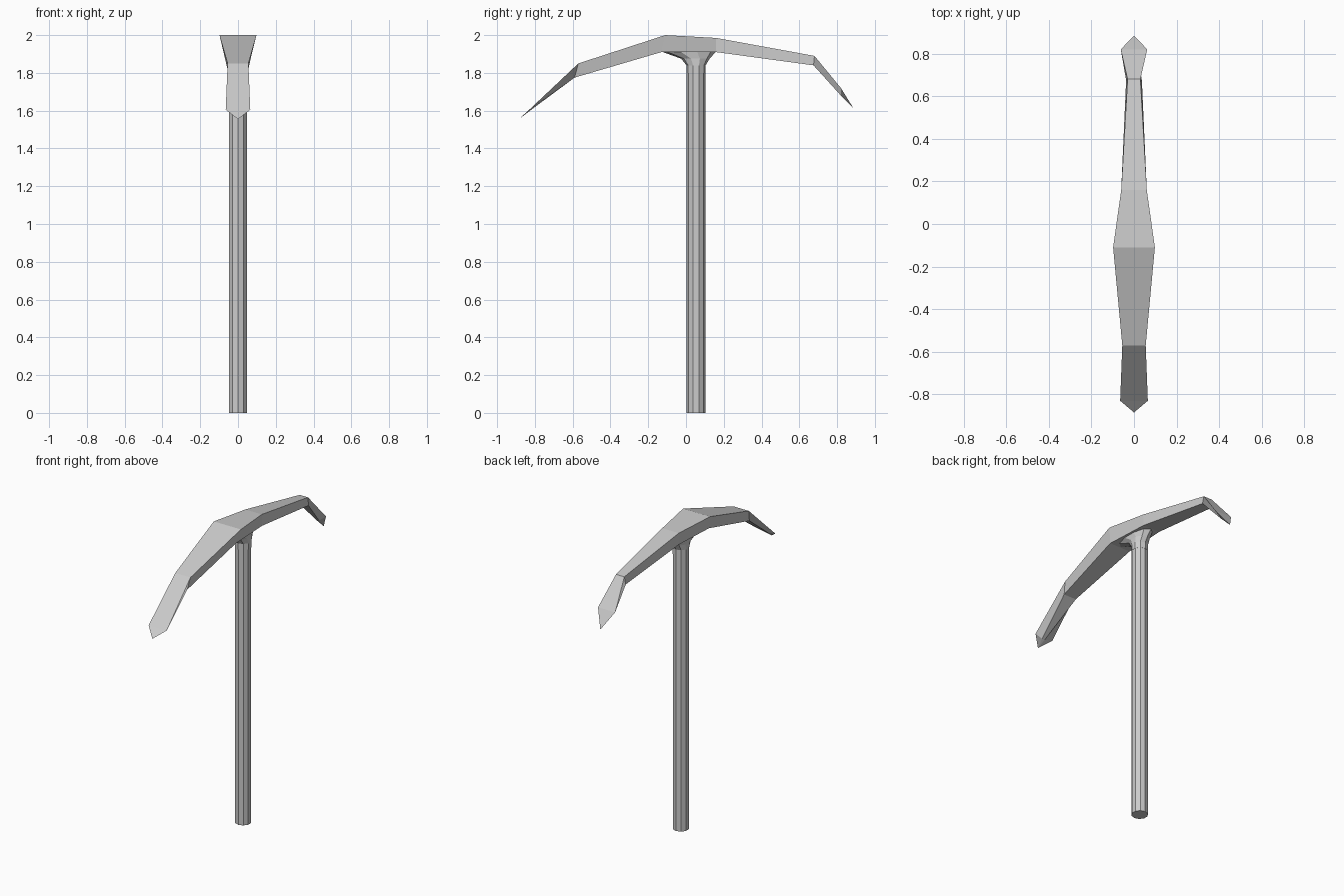
import bpy, bmesh, math

if "Cube" in bpy.data.objects:
    bpy.data.objects.remove(bpy.data.objects["Cube"])


def loft(name, rings):
    """Skin a list of equal-length point rings and cap both ends."""
    bm = bmesh.new()
    loops = [[bm.verts.new(p) for p in ring] for ring in rings]
    n = len(loops[0])
    for a, b in zip(loops, loops[1:]):
        for i in range(n):
            j = (i + 1) % n
            bm.faces.new((a[i], a[j], b[j], b[i]))
    bm.faces.new(loops[0][::-1])
    bm.faces.new(loops[-1])
    bmesh.ops.remove_doubles(bm, verts=bm.verts, dist=0.0005)
    bmesh.ops.dissolve_degenerate(bm, edges=bm.edges, dist=0.0005)
    bmesh.ops.recalc_face_normals(bm, faces=bm.faces)
    me = bpy.data.meshes.new(name)
    bm.to_mesh(me)
    bm.free()
    ob = bpy.data.objects.new(name, me)
    bpy.context.collection.objects.link(ob)
    return ob


def oval(z, cy, rx, ry, n=10):
    return [(rx * math.sin(math.tau * i / n), cy - ry * math.cos(math.tau * i / n), z)
            for i in range(n)]


# Ten-sided shaft
loft("handle", [oval(0, 0.053, 0.05, 0.05), oval(1.84, 0.053, 0.05, 0.05)])

# Socket flaring from the shaft into the underside of the head
loft("socket", [oval(z, cy, rx, ry) for z, cy, rx, ry in [
    (1.80, 0.053, 0.051, 0.051), (1.84, 0.053, 0.051, 0.051),
    (1.875, 0.05, 0.05, 0.075), (1.912, 0.015, 0.055, 0.143)]])

# Curved head: top y, z, half width, then bottom y, z, half width
stations = [
    (-0.885, 1.555, 0.0, -0.885, 1.555, 0.0),
    (-0.83, 1.605, 0.065, -0.835, 1.593, 0.01),
    (-0.57, 1.85, 0.055, -0.59, 1.775, 0.045),
    (-0.11, 2.0, 0.098, -0.13, 1.91, 0.075),
    (0.16, 1.985, 0.06, 0.16, 1.91, 0.06),
    (0.68, 1.89, 0.03, 0.675, 1.84, 0.037),
    (0.82, 1.72, 0.062, 0.82, 1.68, 0.012),
    (0.885, 1.615, 0.0, 0.885, 1.615, 0.0),
]
loft("pick_head", [[(-tw, ty, tz), (tw, ty, tz), (bw, by, bz), (-bw, by, bz)]
                   for ty, tz, tw, by, bz, bw in stations[0:]])
